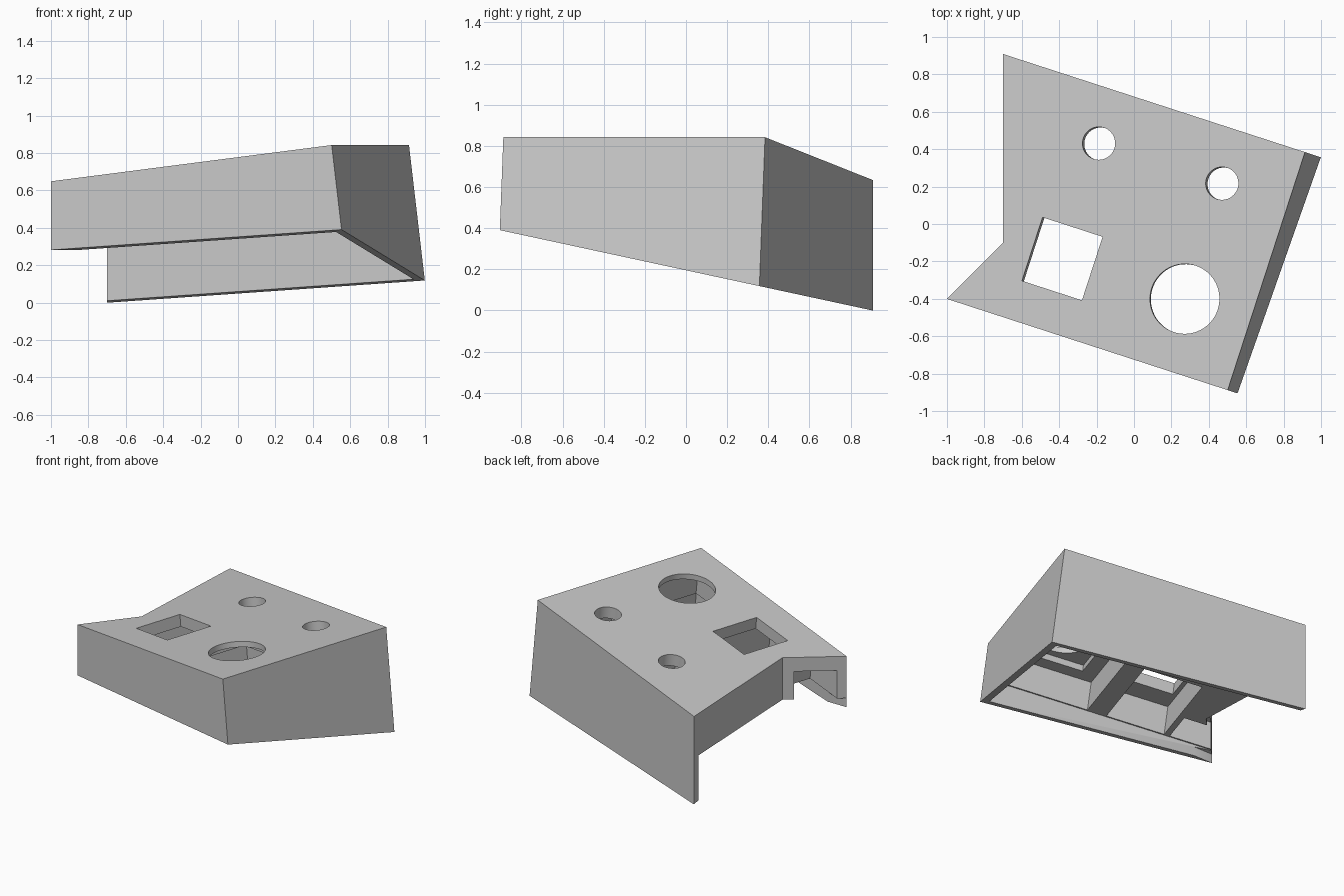
import bpy, bmesh, math
from mathutils import Matrix, Vector

if "Cube" in bpy.data.objects:
    bpy.data.objects.remove(bpy.data.objects["Cube"], do_unlink=True)

# Tilted frame of the casing: origin on the top right edge, top surface at w = 0
FRAME = (Matrix.Translation((0.714, -0.232, 0.842))
         @ Matrix.Rotation(math.radians(-18), 4, 'Z')
         @ Matrix.Rotation(math.radians(-7), 4, 'Y'))
FRONT, BACK = -0.69, 0.648       # outer faces of the front and back walls
WALL, RIM = 0.047, 0.057         # wall thickness below and beside the pockets
PLATE, RIB = -0.085, -0.3        # underside of the top plate and of the ribs

grey = bpy.data.materials.new("matte_grey")
grey.use_nodes = True
COLOUR = (0.58, 0.58, 0.58, 1)
grey.diffuse_color = COLOUR
grey.node_tree.nodes["Principled BSDF"].inputs["Base Color"].default_value = COLOUR


def make_object(name, bm):
    bmesh.ops.recalc_face_normals(bm, faces=bm.faces)
    mesh = bpy.data.meshes.new(name)
    bm.to_mesh(mesh)
    bm.free()
    mesh.materials.append(grey)
    obj = bpy.data.objects.new(name, mesh)
    bpy.context.collection.objects.link(obj)
    return obj


def box_mesh(u, v, w, frame=FRAME):
    bm = bmesh.new()
    bmesh.ops.create_cube(bm, size=1)
    for vert in bm.verts:
        vert.co = Vector([r[0] if c < 0 else r[1] for c, r in zip(vert.co, (u, v, w))])
    bm.transform(frame)
    return bm


def subtract(obj, bm):
    cutter = make_object("cutter", bm)
    cutter.hide_render = True
    mod = obj.modifiers.new("cut", 'BOOLEAN')
    mod.operation, mod.solver, mod.object = 'DIFFERENCE', 'EXACT', cutter
    bpy.context.view_layer.objects.active = obj
    bpy.ops.object.modifier_apply(modifier=mod.name)
    bpy.data.objects.remove(cutter, do_unlink=True)


def cut_box(u, v, w):
    subtract(casing, box_mesh(u, v, w))


def cut_hole(u, v, radius):
    bm = bmesh.new()
    bmesh.ops.create_cone(bm, cap_ends=True, segments=64, radius1=radius,
                          radius2=radius, depth=0.4)
    bm.transform(FRAME @ Matrix.Translation((u, v, 0)))
    subtract(casing, bm)


# Casing block, trimmed by the sloping base plane
bm = box_mesh((-2.2, 0), (FRONT, BACK), (-1.6, 0))
bmesh.ops.bisect_plane(bm, geom=bm.verts[:] + bm.edges[:] + bm.faces[:],
                       plane_co=(0, 0, 0.195), plane_no=(0, 0.2155, 1),
                       clear_inner=True)
bmesh.ops.holes_fill(bm, edges=[e for e in bm.edges if e.is_boundary])
casing = make_object("casing", bm)

# Left side trimmed upright, leaving a pointed front corner
bm = bmesh.new()
outline = [(-0.7, -0.1), (-0.7, 2), (-3, 2), (-3, -2.4)]
face = bm.faces.new([bm.verts.new((x, y, -2)) for x, y in outline])
side = bmesh.ops.extrude_face_region(bm, geom=[face])
bmesh.ops.translate(bm, vec=(0, 0, 4),
                    verts=[g for g in side["geom"] if isinstance(g, bmesh.types.BMVert)])
subtract(casing, bm)

# Open underside, with the end of the front skirt trimmed square
cut_box((-3, -WALL), (FRONT + WALL, BACK - WALL), (-2, RIB))
subtract(casing, box_mesh((-1.1, -0.75), (-0.4, -0.3), (-0.1, 0.347), Matrix()))

# Front pockets under the top plate, split by ribs
front_row = (FRONT + RIM, FRONT + 0.72)
cut_box((-0.72, -RIM), front_row, (RIB - 0.05, PLATE))
cut_box((-1.265, -0.855), front_row, (RIB - 0.05, PLATE))
cut_box((-3, -1.305), (FRONT + RIM, FRONT + 0.31), (RIB - 0.05, -0.1))

# Thinner plate around the large round opening
cut_box((-0.62, -0.124), (FRONT + 0.154, FRONT + 0.63), (-0.2, -0.04))
cut_hole(-0.372, -0.297, 0.187)

# Square opening
cut_box((-1.236, -0.896), (-0.474, -0.117), (-0.2, 0.2))

# Small round openings, each with its own back pocket
for u in (-0.373, -1.071):
    cut_box((u - 0.25, u + 0.25), (0.115, BACK - RIM), (RIB - 0.05, PLATE))
    cut_hole(u, 0.352, 0.088)

# Smooth bores with sharp rims
bpy.ops.object.select_all(action='DESELECT')
casing.select_set(True)
bpy.context.view_layer.objects.active = casing
bpy.ops.object.shade_smooth_by_angle(angle=math.radians(30))
